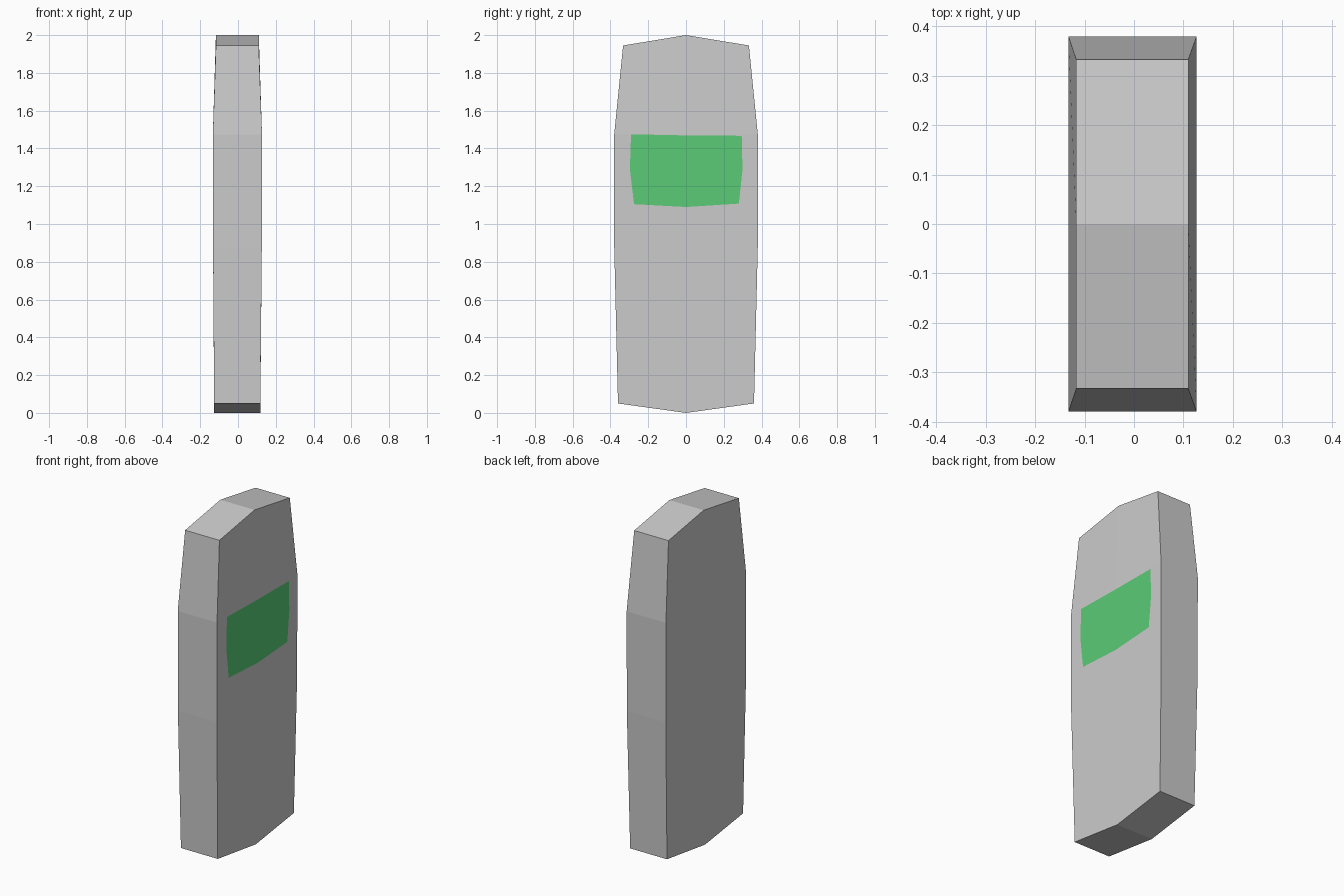
import bpy

if "Cube" in bpy.data.objects:
    bpy.data.objects.remove(bpy.data.objects["Cube"])

# Rows of the body: half width, z at the sides, z at the middle, back x, front x
ROWS = [
    (0.36, 0.05, 0.00, -0.126, 0.118),
    (0.38, 0.88, 0.88, -0.132, 0.126),
    (0.38, 1.475, 1.475, -0.133, 0.127),
    (0.333, 1.945, 2.00, -0.117, 0.110),
]


def add_mesh(name, verts, faces):
    mesh = bpy.data.meshes.new(name)
    mesh.from_pydata(verts, [], faces)
    mesh.update()
    obj = bpy.data.objects.new(name, mesh)
    bpy.context.collection.objects.link(obj)
    return obj


# Body: each row is a six-point ring (front face -y to +y, back face +y to -y)
verts, faces = [], []
for half, z_side, z_mid, x_back, x_front in ROWS:
    verts += [(x_front, -half, z_side), (x_front, 0, z_mid), (x_front, half, z_side),
              (x_back, half, z_side), (x_back, 0, z_mid), (x_back, -half, z_side)]
for r in range(len(ROWS) - 1):
    for i in range(6):
        a, b = r * 6 + i, r * 6 + (i + 1) % 6
        faces.append((a, b, b + 6, a + 6))

# Shallow pitched caps at the bottom and top
t = 6 * (len(ROWS) - 1)
faces += [(5, 4, 1, 0), (4, 3, 2, 1)]
faces += [(t, t + 1, t + 4, t + 5), (t + 1, t + 2, t + 3, t + 4)]
body = add_mesh("body", verts, faces)

# Green panel: a thin sheet just proud of the front face
outline = [(-0.275, 1.105), (0, 1.09), (0.28, 1.108), (0.299, 1.29),
           (0.295, 1.467), (0, 1.469), (-0.291, 1.475), (-0.297, 1.29)]
panel = add_mesh("green_panel", [(0.1305, y, z) for y, z in outline],
                 [tuple(range(len(outline)))])
green = bpy.data.materials.new("green")
green.diffuse_color = (0.10, 0.60, 0.18, 1)
green.use_nodes = True
green.node_tree.nodes["Principled BSDF"].inputs["Base Color"].default_value = green.diffuse_color
panel.data.materials.append(green)
